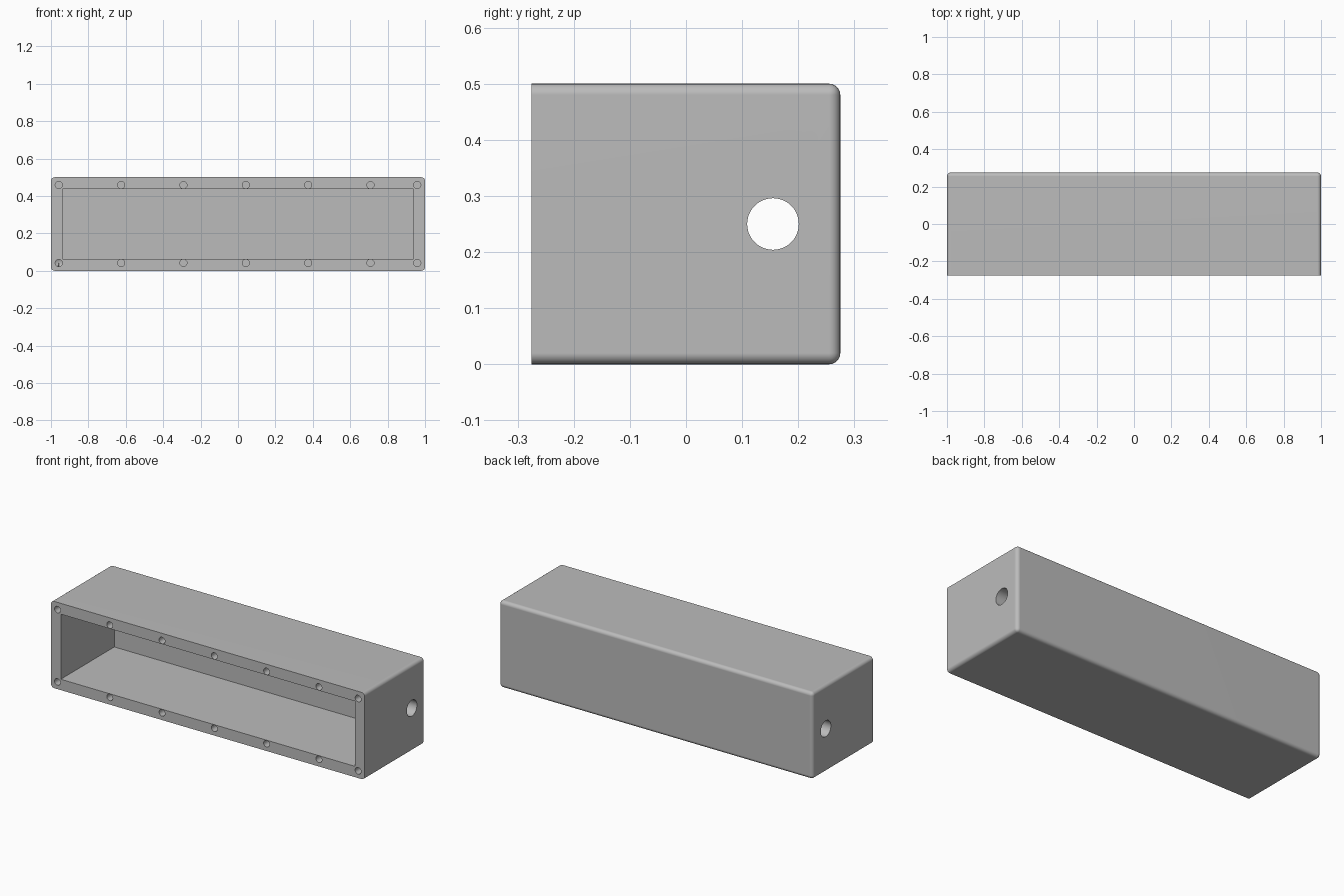
import bpy, bmesh, math
from mathutils import Matrix, Vector

if "Cube" in bpy.data.objects:
    bpy.data.objects.remove(bpy.data.objects["Cube"], do_unlink=True)

LENGTH, DEPTH, HEIGHT = 2.0, 0.55, 0.5
WALL, FILLET = 0.0625, 0.02
FRONT = -DEPTH / 2

grey = bpy.data.materials.new("plain grey")
grey.use_nodes = True
colour = (0.5, 0.5, 0.5, 1)
grey.diffuse_color = colour
grey.node_tree.nodes["Principled BSDF"].inputs["Base Color"].default_value = colour


def make_object(name, bm):
    bmesh.ops.recalc_face_normals(bm, faces=bm.faces)
    mesh = bpy.data.meshes.new(name)
    bm.to_mesh(mesh)
    bm.free()
    mesh.materials.append(grey)
    obj = bpy.data.objects.new(name, mesh)
    bpy.context.collection.objects.link(obj)
    return obj


def add_box(bm, low, high):
    low, high = Vector(low), Vector(high)
    matrix = Matrix.Translation((low + high) / 2) @ Matrix.Diagonal((*(high - low), 1))
    bmesh.ops.create_cube(bm, size=1, matrix=matrix)


def add_cone(bm, centre, axis, r1, r2, depth, sides):
    turn = Vector((0, 0, 1)).rotation_difference(Vector(axis)).to_matrix().to_4x4()
    bmesh.ops.create_cone(bm, cap_ends=True, segments=sides, radius1=r1, radius2=r2,
                          depth=depth, matrix=Matrix.Translation(centre) @ turn)


# Outer block, rounded on every edge except those of the open front
bm = bmesh.new()
add_box(bm, (-LENGTH / 2, FRONT, 0), (LENGTH / 2, -FRONT, HEIGHT))
edges = [e for e in bm.edges if any(v.co.y > 0 for v in e.verts)]
bmesh.ops.bevel(bm, geom=edges, offset=FILLET, offset_type='OFFSET', segments=6,
                profile=0.5, affect='EDGES', clamp_overlap=True)
housing = make_object("housing", bm)

# Cavity opening to the front
bm = bmesh.new()
add_box(bm, (WALL - LENGTH / 2, FRONT - 0.1, WALL),
        (LENGTH / 2 - WALL, -FRONT - WALL, HEIGHT - WALL))
cutters = [make_object("cavity_cutter", bm)]

# Cable hole through both ends
bm = bmesh.new()
add_cone(bm, (0, 0.155, HEIGHT / 2), (1, 0, 0), 0.046, 0.046, LENGTH + 0.2, 48)
cutters.append(make_object("cable_hole_cutter", bm))

# Blind screw holes with pointed bottoms along the top and bottom rims
INSET, RADIUS, DRILL = 1 / 24, 0.019, 0.07
bm = bmesh.new()
columns = [INSET - 1 + i / 3 for i in range(6)] + [1 - INSET]
for x in columns:
    for z in (INSET, HEIGHT - INSET):
        start = len(bm.verts)
        add_cone(bm, (x, FRONT + DRILL / 2 - 0.01, z), (0, 1, 0),
                 RADIUS, RADIUS, DRILL + 0.02, 24)
        bm.faces.ensure_lookup_table()
        tip = max(bm.faces[-26:], key=lambda f: f.calc_center_median().y)
        poked = bmesh.ops.poke(bm, faces=[tip])
        poked["verts"][0].co.y += RADIUS * 0.6
cutters.append(make_object("screw_hole_cutter", bm))

# Cut the block, then drop the cutters
bpy.ops.object.select_all(action='DESELECT')
housing.select_set(True)
bpy.context.view_layer.objects.active = housing
for cutter in cutters:
    cutter.hide_render = True
    cut = housing.modifiers.new(cutter.name, 'BOOLEAN')
    cut.operation, cut.solver, cut.object = 'DIFFERENCE', 'EXACT', cutter
    bpy.ops.object.modifier_apply(modifier=cut.name)
for cutter in cutters:
    bpy.data.objects.remove(cutter, do_unlink=True)

# Smooth fillets and bores, flat walls
bpy.ops.object.shade_smooth_by_angle(angle=math.radians(30))
weighted = housing.modifiers.new("flat_walls", 'WEIGHTED_NORMAL')
weighted.keep_sharp = True
